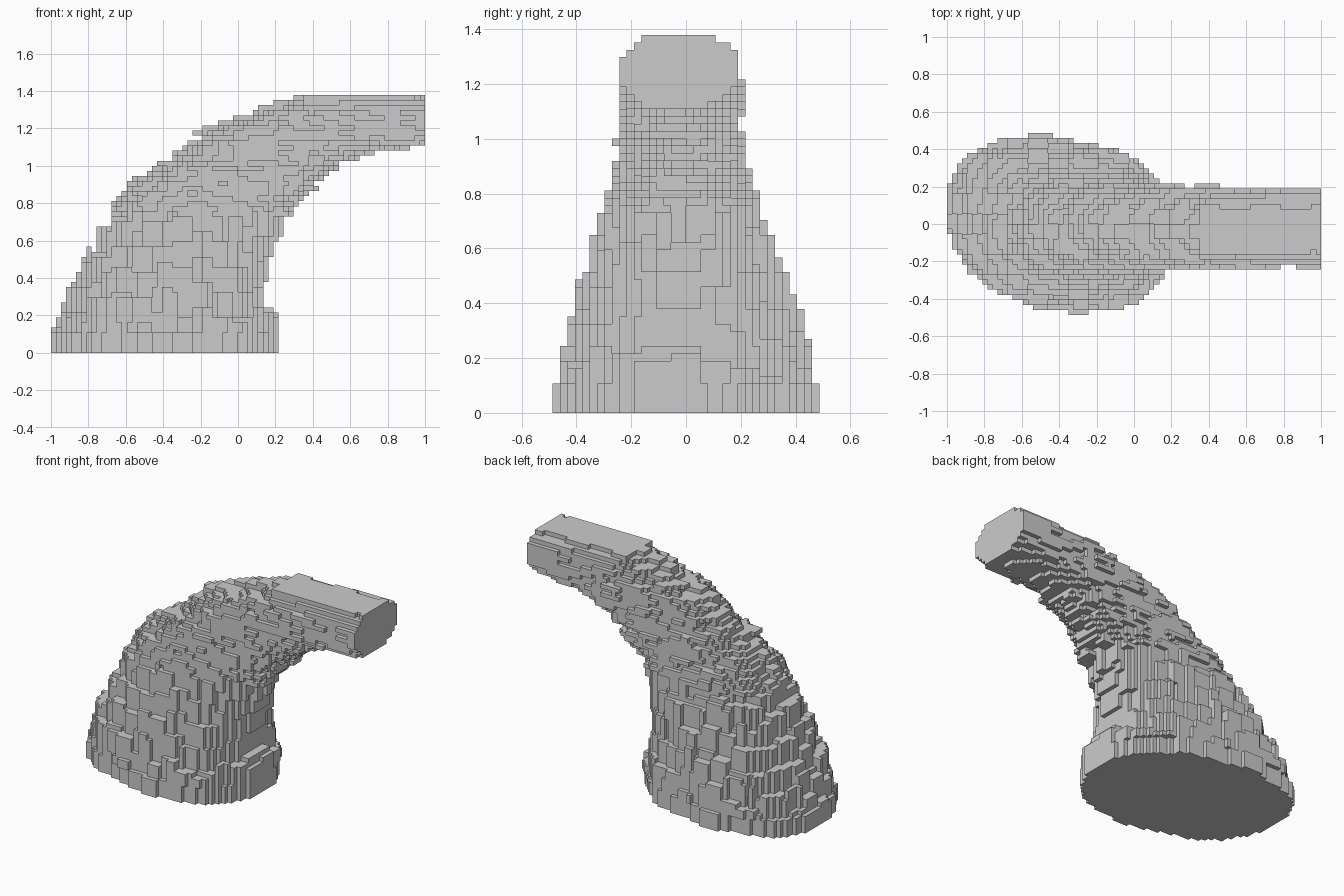
import bpy, bmesh, math, random

if "Cube" in bpy.data.objects:
    bpy.data.objects.remove(bpy.data.objects["Cube"])

random.seed(4)
C = 2 / 74                       # size of one building block
NX, NY, NZ = 74, 36, 51

# Stations along the bend: outer x, z, inner x, z, half width, y shift
stations = [
    (-1.00, 0.00, 0.21, 0.00, 0.455, 0.00),
    (-0.98, 0.13, 0.21, 0.18, 0.455, 0.00),
    (-0.91, 0.30, 0.15, 0.28, 0.425, 0.00),
    (-0.83, 0.46, 0.13, 0.42, 0.375, -0.01),
    (-0.71, 0.68, 0.17, 0.56, 0.315, -0.01),
    (-0.58, 0.88, 0.20, 0.69, 0.275, -0.02),
    (-0.42, 1.01, 0.26, 0.77, 0.235, -0.025),
    (-0.20, 1.18, 0.36, 0.86, 0.215, -0.02),
    (0.06, 1.27, 0.46, 0.96, 0.21, -0.02),
    (0.32, 1.375, 0.62, 1.05, 0.21, -0.02),
    (0.70, 1.38, 0.80, 1.09, 0.21, -0.025),
    (1.00, 1.38, 1.00, 1.11, 0.21, -0.03),
]


def station(t):
    i = min(int(t), len(stations) - 2)
    f = t - i
    return [a + (b - a) * f for a, b in zip(stations[i], stations[i + 1])]


# Half depth of the bent body over the x-z grid
depth = {}
curve = [(-1 + 2 * j / 320) for j in range(321)]
round_off = [max(0, 1 - abs(u) ** 2.3) ** (1 / 2.3) for u in curve]
T = 700
for k in range(T + 1):
    ox, oz, ix_, iz_, w, s = station(k / T * (len(stations) - 1))
    for u, r in zip(curve, round_off):
        f = (u + 1) / 2
        gx = (ox + (ix_ - ox) * f + 1) / C
        gz = (oz + (iz_ - oz) * f) / C
        if abs(gx % 1 - 0.5) > 0.32 or abs(gz % 1 - 0.5) > 0.32:
            continue
        key = (int(gx), int(gz))
        if w * r > depth.get(key, (0, 0))[0]:
            skew = -0.07 * u * max(0, 1 - gz * C / 0.7)   # base sits slightly turned
            depth[key] = (w * r, s + skew)

# Chunky steps: tall blocks low down, long flat blocks along the arm
table = {}


def pick(key, lo, hi):
    if key not in table:
        table[key] = random.randint(lo, hi)
    return table[key]


solid = set()
for i in range(NX):
    for j in range(NY):
        y = (j + 0.5 - NY / 2) * C
        for k in range(NZ):
            if k < 4:
                a, b = i, 0
                grow = pick(("base", i // 4, j // 18), -1, 1)
            elif k < 28:
                o = pick(("low", i // 4, j // 4), 0, 4)
                a, b = i, max(2, (k + o) // 5 * 5 - o + 3)
                grow = pick((i // 5, j // 18, (k + o) // 5), -1, 1)
            else:
                block = ((i + 3 * k) // 6, j // 3, k // 2)
                a = i - pick(("x", block), -1, 1) if i < 72 else i
                b = k + pick(("z", block), 0, 1) if i < 50 else k
                grow = pick(((i + 3 * k) // 6, j // 18, k // 2), -1, 1)
            h, s = depth.get((a, b), (0, 0))
            if h > C * 0.8 and abs(y - s) <= h + grow * 0.5 * C:
                solid.add((i, j, k))

# Drop loose crumbs
steps = ((1, 0, 0), (-1, 0, 0), (0, 1, 0), (0, -1, 0), (0, 0, 1), (0, 0, -1))
for _ in range(2):
    solid = {c for c in solid
             if sum((c[0] + d[0], c[1] + d[1], c[2] + d[2]) in solid
                    for d in steps) > 1}

# Skin of the stepped body
bm = bmesh.new()
verts = {}


def corner(p):
    if p not in verts:
        verts[p] = bm.verts.new((-1 + p[0] * C, (p[1] - NY / 2) * C, p[2] * C))
    return verts[p]


for c in sorted(solid):
    for a in range(3):
        b, d = (a + 1) % 3, (a + 2) % 3
        for sgn in (0, 1):
            n = list(c)
            n[a] += 2 * sgn - 1
            if tuple(n) in solid:
                continue
            ring = []
            for e, f in ((0, 0), (1, 0), (1, 1), (0, 1)):
                p = list(c)
                p[a] += sgn
                p[b] += e
                p[d] += f
                ring.append(corner(tuple(p)))
            bm.faces.new(ring if sgn else ring[::-1])

# Merge coplanar squares into larger flat faces
bmesh.ops.dissolve_limit(bm, angle_limit=math.radians(1),
                         verts=bm.verts[:], edges=bm.edges[:])
mesh = bpy.data.meshes.new("bent_spout_body")
bm.to_mesh(mesh)
bm.free()
body = bpy.data.objects.new("bent_spout_body", mesh)
bpy.context.collection.objects.link(body)

grey = bpy.data.materials.new("plain grey")
grey.diffuse_color = (0.6, 0.6, 0.6, 1)
grey.use_nodes = True
grey.node_tree.nodes["Principled BSDF"].inputs["Base Color"].default_value = grey.diffuse_color
mesh.materials.append(grey)
